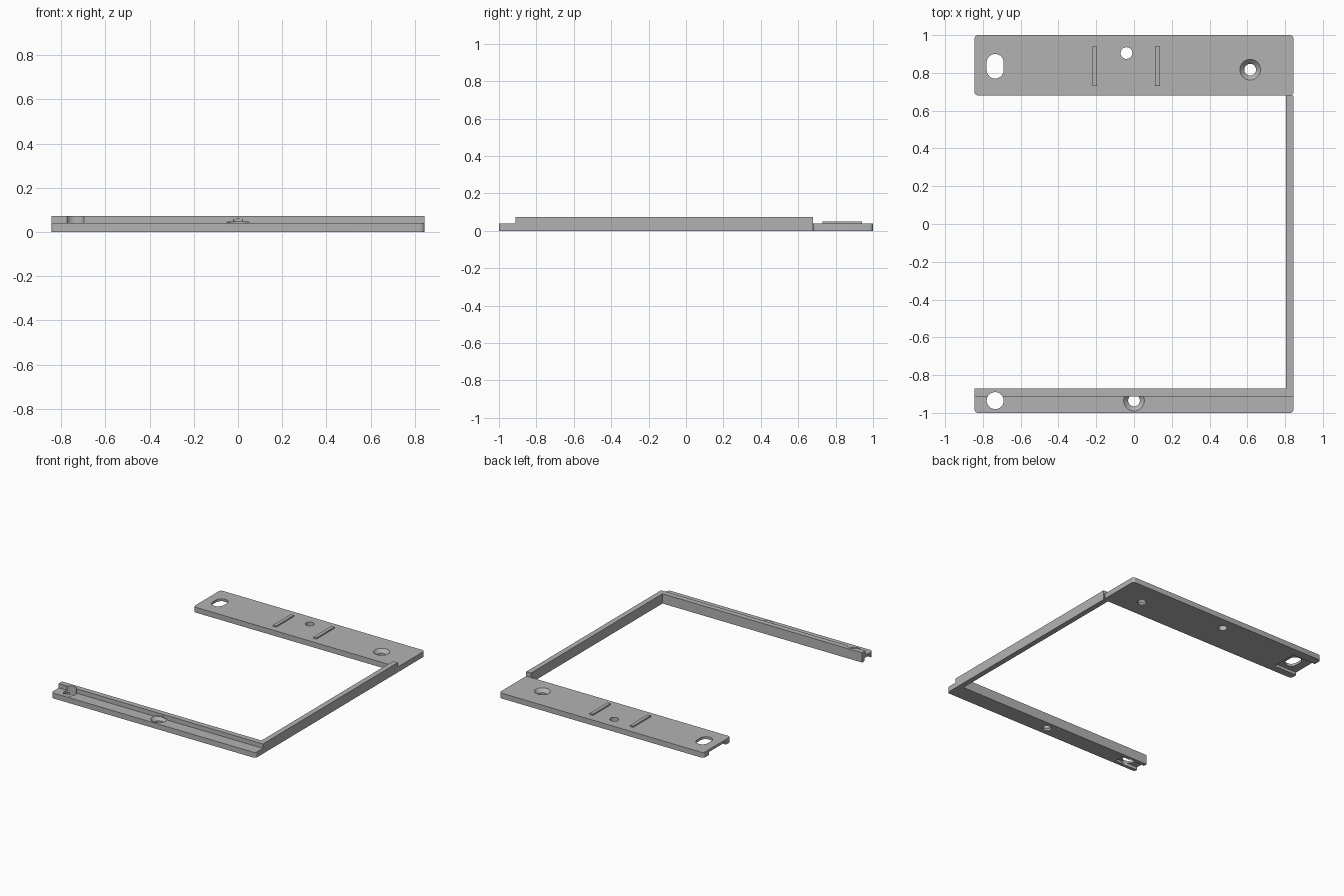
import bpy, bmesh, math

if "Cube" in bpy.data.objects:
    bpy.data.objects.remove(bpy.data.objects["Cube"])

grey = bpy.data.materials.new("plain grey")
grey.diffuse_color = (0.45, 0.45, 0.45, 1)
grey.use_nodes = True
grey.node_tree.nodes["Principled BSDF"].inputs["Base Color"].default_value = grey.diffuse_color


def prism(name, pts, z0, z1):
    """Extrude a flat outline from z0 to z1."""
    bm = bmesh.new()
    face = bm.faces.new([bm.verts.new((x, y, z0)) for x, y in pts])
    ext = bmesh.ops.extrude_face_region(bm, geom=[face])
    for v in ext["geom"]:
        if isinstance(v, bmesh.types.BMVert):
            v.co.z = z1
    bmesh.ops.recalc_face_normals(bm, faces=bm.faces)
    me = bpy.data.meshes.new(name)
    bm.to_mesh(me)
    bm.free()
    me.materials.append(grey)
    ob = bpy.data.objects.new(name, me)
    bpy.context.collection.objects.link(ob)
    return ob


def rounded(x0, x1, y0, y1, r, n=6):
    """Rectangle outline with round corners; a slot when r is half the width."""
    pts = []
    for cx, cy, a in ((x1 - r, y1 - r, 0), (x0 + r, y1 - r, 90),
                      (x0 + r, y0 + r, 180), (x1 - r, y0 + r, 270)):
        for i in range(n + 1):
            t = math.radians(a + 90 * i / n)
            pts.append((cx + r * math.cos(t), cy + r * math.sin(t)))
    return pts


def rect(x0, x1, y0, y1):
    return [(x0, y0), (x1, y0), (x1, y1), (x0, y1)]


def circle(x, y, r, n=32):
    return [(x + r * math.cos(2 * math.pi * i / n),
             y + r * math.sin(2 * math.pi * i / n)) for i in range(n)]


def countersink(x, y, z0, z1, r0, r1, top):
    """Cone from r0 to r1, continued straight up to top."""
    ob = prism("countersink_cutter", circle(x, y, r1), z1, top)
    cone = prism("cone_cutter", circle(x, y, r1), z0, z1)
    for v in cone.data.vertices:
        if v.co.z < (z0 + z1) / 2:
            v.co.x = x + (v.co.x - x) * r0 / r1
            v.co.y = y + (v.co.y - y) * r0 / r1
    combine(ob, [cone], 'UNION')
    return ob


def combine(ob, tools, op):
    """Apply booleans and drop the helper solids."""
    bpy.context.view_layer.objects.active = ob
    for t in tools:
        t.hide_render = True
        m = ob.modifiers.new("bool", 'BOOLEAN')
        m.operation, m.object, m.solver = op, t, 'EXACT'
        bpy.ops.object.modifier_apply(modifier=m.name)
        bpy.data.objects.remove(t)


W = 0.845

# Wide back plate with slot, round holes and an underside channel
plate = prism("back_plate", rounded(-W, W, 0.68, 1.0, 0.02), 0, 0.04)
combine(plate, [
    prism("slot", rounded(-0.78, -0.69, 0.77, 0.90, 0.045, 8), -0.1, 0.1),
    prism("hole", circle(-0.04, 0.905, 0.031), -0.1, 0.1),
    prism("hole", circle(0.615, 0.817, 0.031), -0.1, 0.1),
    countersink(0.615, 0.817, 0.015, 0.04, 0.031, 0.055, 0.06),
    prism("channel", rect(-0.9, -0.65, 0.735, 0.935), -0.1, 0.022),
], 'DIFFERENCE')

# Raised bars on the back plate
for i, x in enumerate((-0.208, 0.125)):
    prism(f"raised_bar_{i + 1}", rect(x - 0.013, x + 0.013, 0.73, 0.94), 0.035, 0.05)

# Front strip joined with the tall L-shaped wall
frame = prism("front_strip_and_side_rail", rounded(-W, W, -1.0, -0.89, 0.02), 0, 0.04)
wall = [(-W, -0.912), (W, -0.912), (W, 0.68), (0.805, 0.68),
        (0.805, -0.872), (-W, -0.872)]
combine(frame, [prism("wall", wall, 0, 0.073)], 'UNION')
combine(frame, [
    prism("end_hole", circle(-0.735, -0.935, 0.045), -0.1, 0.2),
    prism("hole", circle(0, -0.935, 0.031), -0.1, 0.06),
    countersink(0, -0.935, 0.015, 0.04, 0.031, 0.055, 0.046),
    prism("channel", rect(-0.9, -0.65, -0.975, -0.9), -0.1, 0.022),
], 'DIFFERENCE')

# Smooth the round holes and corners, keep hard edges
for ob in (plate, frame):
    bpy.ops.object.select_all(action='DESELECT')
    ob.select_set(True)
    bpy.context.view_layer.objects.active = ob
    bpy.ops.object.shade_smooth_by_angle(angle=math.radians(30))
